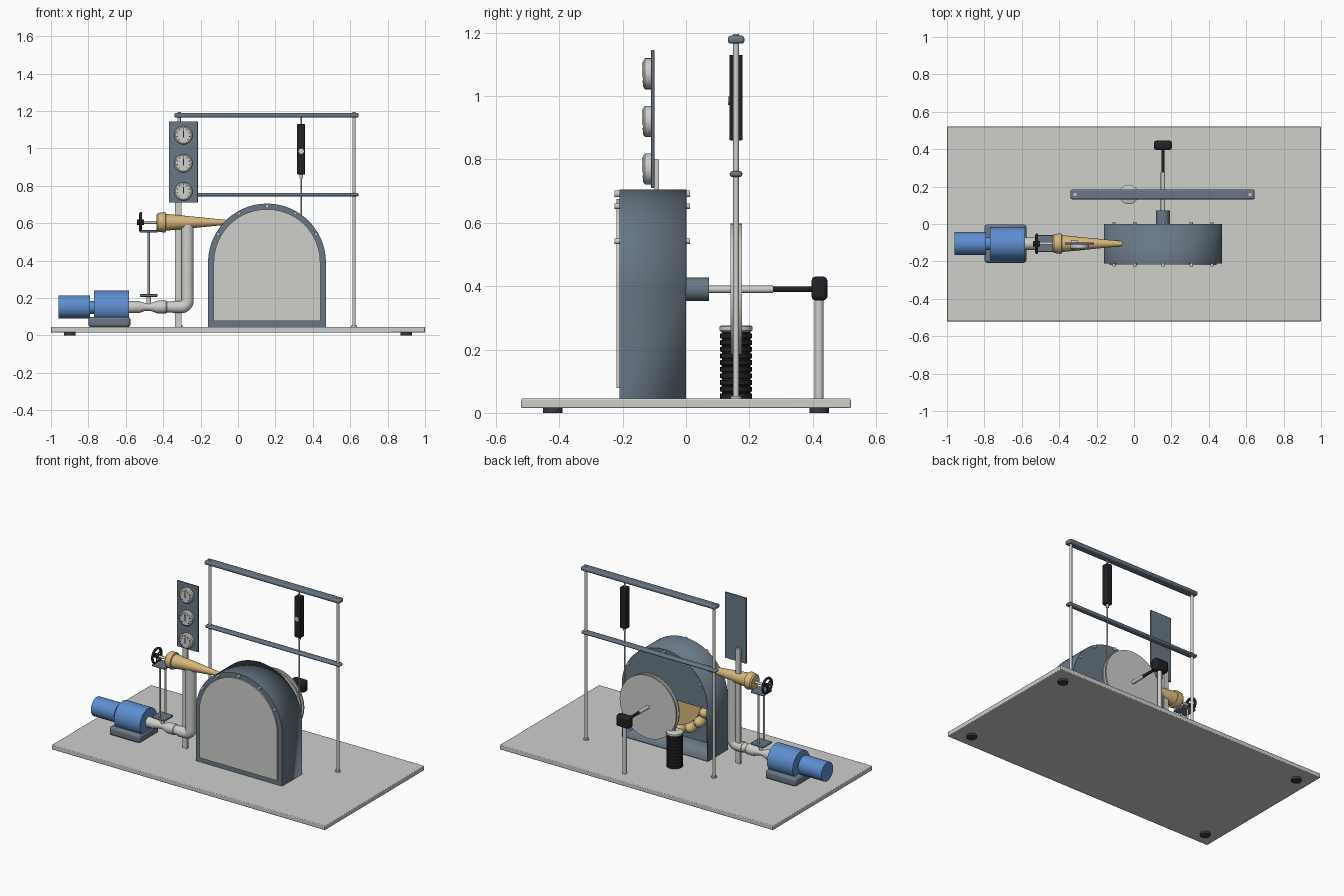
import bpy, bmesh, math
from mathutils import Vector

cube = bpy.data.objects.get("Cube")
if cube:
    bpy.data.objects.remove(cube, do_unlink=True)


def material(name, rgb):
    m = bpy.data.materials.new(name)
    m.use_nodes = True
    m.diffuse_color = (*rgb, 1)
    m.node_tree.nodes["Principled BSDF"].inputs["Base Color"].default_value = (*rgb, 1)
    return m


STEEL = material("blue grey steel", (0.14, 0.19, 0.24))
LIGHT = material("light grey metal", (0.62, 0.62, 0.6))
BLACK = material("near black", (0.015, 0.015, 0.02))
RUBBER = material("dark rubber", (0.045, 0.045, 0.05))
BLUE = material("pump blue", (0.11, 0.27, 0.62))
BRASS = material("pale brass", (0.68, 0.48, 0.2))
built = []


def finish(name, bm, mat, bevel=0):
    bmesh.ops.recalc_face_normals(bm, faces=bm.faces)
    mesh = bpy.data.meshes.new(name)
    bm.to_mesh(mesh)
    bm.free()
    mesh.materials.append(mat)
    ob = bpy.data.objects.new(name, mesh)
    bpy.context.collection.objects.link(ob)
    if bevel:
        mod = ob.modifiers.new("edge", "BEVEL")
        mod.width, mod.segments = bevel, 2
    built.append(ob)
    return ob


def lathe(name, origin, axis, profile, mat, segs=32):
    """Revolve (distance along axis, radius) points about an axis."""
    bm = bmesh.new()
    axis = Vector(axis).normalized()
    u = axis.orthogonal().normalized()
    v = axis.cross(u)
    rings = []
    for t, r in profile:
        rings.append([bm.verts.new(Vector(origin) + axis * t + r * (
            u * math.cos(math.tau * i / segs) + v * math.sin(math.tau * i / segs)))
            for i in range(segs)])
    for a, b in zip(rings, rings[1:]):
        for i in range(segs):
            j = (i + 1) % segs
            bm.faces.new((a[i], a[j], b[j], b[i]))
    bm.faces.new(rings[0])
    bm.faces.new(rings[-1])
    return finish(name, bm, mat)


def rod(name, a, b, r, mat, segs=24):
    d = Vector(b) - Vector(a)
    return lathe(name, a, d, [(0, r), (d.length, r)], mat, segs)


def box(name, lo, hi, mat, bevel=0):
    bm = bmesh.new()
    bmesh.ops.create_cube(bm, size=1)
    for v in bm.verts:
        v.co = [(l + h) / 2 + c * (h - l) for l, h, c in zip(lo, hi, v.co)]
    return finish(name, bm, mat, bevel)


def prism(name, pts, y0, y1, mat, open_back=False):
    """Extrude an x-z outline from y0 to y1."""
    bm = bmesh.new()
    front = [bm.verts.new((x, y0, z)) for x, z in pts]
    back = [bm.verts.new((x, y1, z)) for x, z in pts]
    n = len(pts)
    bm.faces.new(front)
    if not open_back:
        bm.faces.new(back)
    for i in range(n):
        j = (i + 1) % n
        bm.faces.new((front[i], front[j], back[j], back[i]))
    return finish(name, bm, mat)


def tube(name, points, r, mat, cyclic=False):
    cu = bpy.data.curves.new(name, "CURVE")
    cu.dimensions = "3D"
    cu.bevel_depth, cu.bevel_resolution, cu.use_fill_caps = r, 5, True
    sp = cu.splines.new("POLY")
    sp.points.add(len(points) - 1)
    for p, co in zip(sp.points, points):
        p.co = (*co, 1)
    sp.use_cyclic_u = cyclic
    tmp = bpy.data.objects.new(name + " path", cu)
    bpy.context.collection.objects.link(tmp)
    bm = bmesh.new()
    mesh = tmp.to_mesh()
    bm.from_mesh(mesh)
    tmp.to_mesh_clear()
    bpy.data.objects.remove(tmp, do_unlink=True)
    return finish(name, bm, mat)


def arc(cx, cz, r, a0, a1, n):
    return [(cx + r * math.cos(math.radians(a0 + (a1 - a0) * i / n)),
             cz + r * math.sin(math.radians(a0 + (a1 - a0) * i / n))) for i in range(n + 1)]


# Base plate and feet
box("base_plate", (-1, -0.52, 0.015), (1, 0.52, 0.045), LIGHT, 0.004)
for x in (-0.9, 0.9):
    for y in (-0.42, 0.42):
        rod("foot", (x, y, 0), (x, y, 0.016), 0.031, RUBBER)

# Turbine casing: arched shell, open at the lower back
CX, CZ, R, FY = 0.155, 0.39, 0.315, -0.105


def arch(r, bottom):
    return [(CX - r, bottom), (CX + r, bottom)] + arc(CX, CZ, r, 0, 180, 40)


shell = prism("turbine_casing", arch(R, 0.046), -0.21, 0, STEEL, open_back=True)
thick = shell.modifiers.new("wall", "SOLIDIFY")
thick.thickness, thick.offset = 0.01, -1
prism("casing_back_plate", arc(CX, CZ, R - 0.001, 0, 180, 40), -0.01, 0.001, STEEL)
prism("front_window", arch(R - 0.03, 0.078), -0.219, -0.209, LIGHT)
for x, z in arc(CX, CZ, R - 0.012, 30, 150, 4) + [(CX, CZ + R - 0.015)]:
    rod("front_bolt", (x, -0.226, z), (x, -0.205, z), 0.009, LIGHT, 12)
    rod("back_bolt", (x, -0.005, z), (x, 0.012, z), 0.009, LIGHT, 12)

# Bucket wheel inside the casing
lathe("runner_disc", (CX, FY, CZ), (0, 1, 0), [(-0.02, 0.21), (0.02, 0.21)], BRASS, 48)
for i in range(18):
    a = math.tau * i / 18
    bm = bmesh.new()
    bmesh.ops.create_uvsphere(bm, u_segments=12, v_segments=8, radius=0.035)
    for v in bm.verts:
        v.co = (v.co.x + CX + 0.24 * math.cos(a), v.co.y * 1.4 + FY, v.co.z + CZ + 0.24 * math.sin(a))
    finish("runner_bucket", bm, BRASS)

# Shaft, brake drum and outer bearing
rod("shaft_hub", (CX, 0, CZ), (CX, 0.072, CZ), 0.037, STEEL)
rod("shaft", (CX, FY, CZ), (CX, 0.275, CZ), 0.012, LIGHT)
rod("shaft_end", (CX, 0.27, CZ), (CX, 0.4, CZ), 0.009, BLACK)
box("bearing_block", (0.107, 0.396, 0.355), (0.203, 0.446, 0.43), BLACK, 0.012)
rod("bearing_post", (CX, 0.42, 0.044), (CX, 0.42, 0.36), 0.014, LIGHT)
DY = 0.158
lathe("brake_drum", (CX, DY, CZ), (0, 1, 0),
      [(-0.018, 0.207), (-0.009, 0.207), (-0.009, 0.18), (0.009, 0.18), (0.009, 0.207), (0.018, 0.207)],
      LIGHT, 64)

# Brake rope and weights
ring = [(x, DY, z) for x, z in arc(CX, CZ, 0.183, 0, 354, 59)]
tube("rope_turn", ring, 0.004, LIGHT, True)
rod("rope_to_balance", (0.338, DY, CZ), (0.338, DY, 0.86), 0.004, LIGHT, 12)
rod("rope_to_weights", (-0.028, DY, CZ), (-0.028, DY, 0.26), 0.004, LIGHT, 12)
stack = [(0, 0.05)]
for i in range(10):
    t = 0.021 * i
    stack += [(t + 0.002, 0.05), (t + 0.016, 0.05), (t + 0.017, 0.045), (t + 0.021, 0.045)]
lathe("brake_weights", (-0.028, DY, 0.045), (0, 0, 1), stack, BLACK)
lathe("weight_cap", (-0.028, DY, 0.255), (0, 0, 1), [(0, 0.046), (0.005, 0.052), (0.017, 0.052), (0.021, 0.046)], LIGHT)

# Frame with two crossbars
for x in (-0.315, 0.62):
    rod("frame_pole", (x, DY, 0.044), (x, DY, 1.196), 0.009, LIGHT)
    rod("pole_foot", (x, DY, 0.044), (x, DY, 0.054), 0.017, LIGHT)
for name, z0, z1, w in (("top_crossbar", 1.165, 1.19, 0.026), ("lower_crossbar", 0.744, 0.763, 0.02)):
    bar = box(name, (-0.34, DY - w, z0), (0.645, DY + w, z1), STEEL, 0.008)
box("spring_balance", (0.316, DY - 0.021, 0.86), (0.359, DY + 0.021, 1.13), BLACK, 0.004)
rod("balance_hook", (0.338, DY, 1.13), (0.338, DY, 1.17), 0.004, LIGHT, 12)
rod("balance_neck", (0.338, DY, 0.84), (0.338, DY, 0.861), 0.009, LIGHT, 12)
rod("balance_dial", (0.338, DY - 0.026, 0.985), (0.338, DY - 0.02, 0.985), 0.014, LIGHT)

# Gauge panel with three dials
box("gauge_panel", (-0.37, -0.11, 0.71), (-0.215, -0.1, 1.145), STEEL, 0.002)
box("gauge_post", (-0.337, -0.1, 0.044), (-0.303, -0.085, 0.8), LIGHT)
for z in (0.77, 0.92, 1.07):
    gx = -0.292
    lathe("gauge", (gx, -0.109, z), (0, -1, 0), [(0, 0.049), (0.02, 0.049), (0.026, 0.042)], LIGHT)
    for x, tz in arc(gx, z, 0.034, -45, 225, 8):
        rod("gauge_tick", (x, -0.1365, tz), (x, -0.134, tz), 0.0035, BLACK, 6)
    box("gauge_needle", (gx - 0.003, -0.137, z - 0.012), (gx + 0.003, -0.134, z + 0.025), BLACK)

# Pump and motor
box("pump_base", (-0.8, -0.208, 0.044), (-0.575, -0.002, 0.1), STEEL, 0.015)
rod("pump_body", (-0.77, FY, 0.15), (-0.582, FY, 0.15), 0.09, BLUE, 40)
rod("pump_coupling", (-0.8, FY, 0.15), (-0.76, FY, 0.15), 0.035, BLUE)
rod("motor", (-0.96, FY, 0.153), (-0.79, FY, 0.153), 0.062, BLUE, 40)

# Water pipe: narrowed section, elbow and riser
lathe("throat_pipe", (-0.585, FY, 0.152), (1, 0, 0),
      [(0, 0.033), (0.055, 0.033), (0.09, 0.02), (0.115, 0.02), (0.155, 0.034), (0.2, 0.034), (0.205, 0.03), (0.25, 0.03)], LIGHT)
bend = [(x, FY, z) for x, z in arc(-0.305, 0.187, 0.035, -90, 0, 10)]
tube("riser_pipe", [(-0.35, FY, 0.152)] + bend + [(-0.27, FY, 0.59)], 0.034, LIGHT)

# Jet nozzle with handwheel and its stand
lathe("jet_nozzle", (-0.435, FY, 0.605), (1, 0, 0),
      [(0, 0.042), (0.008, 0.05), (0.04, 0.055), (0.048, 0.053), (0.05, 0.045), (0.375, 0.013)], BRASS)
rod("nozzle_spindle", (-0.54, FY, 0.605), (-0.43, FY, 0.605), 0.008, LIGHT)
WX = -0.52
tube("handwheel_rim", [(WX, FY + a, 0.605 + b) for a, b in arc(0, 0, 0.047, 0, 350, 35)], 0.008, BLACK, True)
rod("handwheel_hub", (WX - 0.02, FY, 0.605), (WX + 0.018, FY, 0.605), 0.014, BLACK)
for a, b in arc(0, 0, 0.047, 30, 270, 2):
    rod("handwheel_spoke", (WX, FY, 0.605), (WX, FY + a, 0.605 + b), 0.005, BLACK, 12)
for z in (0.207, 0.55):
    box("stand_plate", (-0.525, FY - 0.045, z), (-0.43, FY + 0.045, z + 0.014), STEEL, 0.004)
for y in (-0.03, 0.03):
    rod("stand_rod", (-0.477, FY + y, 0.21), (-0.477, FY + y, 0.555), 0.006, LIGHT, 12)
rod("stand_stem", (-0.477, FY, 0.16), (-0.477, FY, 0.21), 0.012, LIGHT)

# Smooth round parts while keeping edges sharp
bpy.ops.object.select_all(action="DESELECT")
for ob in built:
    ob.select_set(True)
bpy.context.view_layer.objects.active = built[0]
bpy.ops.object.shade_smooth_by_angle(angle=math.radians(35))
